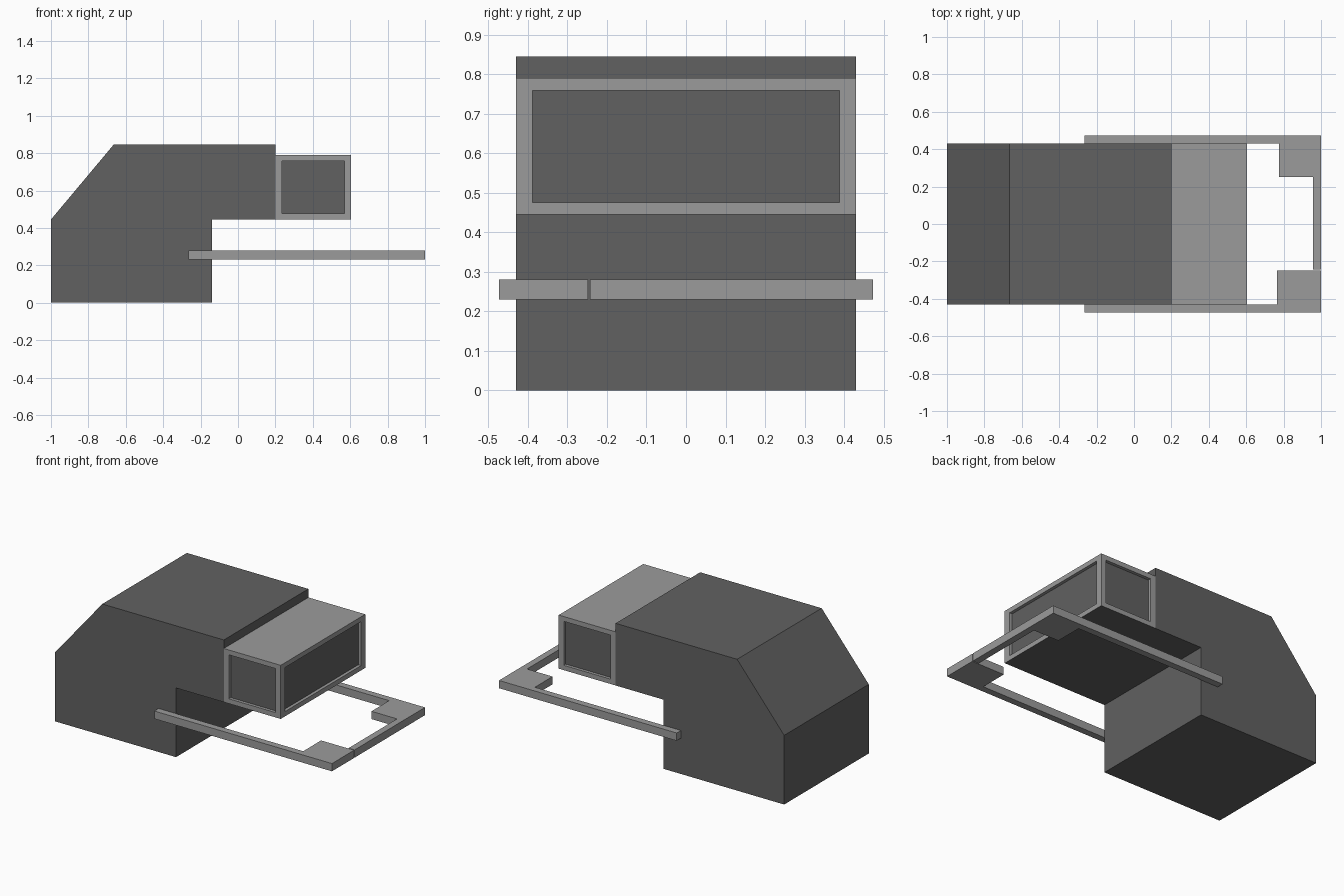
import bpy, bmesh
from mathutils import Vector

if "Cube" in bpy.data.objects:
    bpy.data.objects.remove(bpy.data.objects["Cube"])


def material(name, v):
    m = bpy.data.materials.new(name)
    m.diffuse_color = (v, v, v, 1)
    m.use_nodes = True
    m.node_tree.nodes["Principled BSDF"].inputs["Base Color"].default_value = m.diffuse_color
    return m


dark = material("dark_grey", 0.12)
light = material("light_grey", 0.33)


def finish(name, bm, mats):
    mesh = bpy.data.meshes.new(name)
    bm.to_mesh(mesh)
    bm.free()
    for m in mats:
        mesh.materials.append(m)
    ob = bpy.data.objects.new(name, mesh)
    bpy.context.collection.objects.link(ob)
    return ob


def prism(name, points, offset, mat):
    """Extrude a flat 3D outline along an offset vector."""
    bm = bmesh.new()
    face = bm.faces.new([bm.verts.new(p) for p in points])
    new = bmesh.ops.extrude_face_region(bm, geom=[face])["geom"]
    bmesh.ops.translate(bm, vec=offset,
                        verts=[g for g in new if isinstance(g, bmesh.types.BMVert)])
    bmesh.ops.recalc_face_normals(bm, faces=bm.faces)
    return finish(name, bm, [mat])


# Main body: sloped back, overhanging front
profile = [(-1, 0), (-0.14, 0), (-0.14, 0.445), (0.2, 0.445),
           (0.2, 0.845), (-0.665, 0.845), (-1, 0.445)]
prism("body", [(x, -0.43, z) for x, z in profile], (0, 0.86, 0), dark)

# Cab: box with recessed dark windows on three sides and a dark floor
lo, hi = Vector((0.2, -0.43, 0.445)), Vector((0.605, 0.43, 0.79))
bm = bmesh.new()
bmesh.ops.create_cube(bm, size=1)
bmesh.ops.scale(bm, vec=hi - lo, verts=bm.verts)
bmesh.ops.translate(bm, vec=(lo + hi) / 2, verts=bm.verts)
bm.normal_update()
windows = [f for f in bm.faces if abs(f.normal.y) > 0.5 or f.normal.x > 0.5]
for f in bm.faces:
    if f.normal.z < -0.5:
        f.material_index = 1
border, depth = Vector((0.036, 0.042, 0.031)), 0.02
for f in windows:
    n = f.normal.copy()
    # window opening, then the pane pushed inward
    bmesh.ops.inset_individual(bm, faces=[f], thickness=0.03)
    for v in f.verts:
        for i in range(3):
            if abs(n[i]) < 0.5:
                v.co[i] = lo[i] + border[i] if v.co[i] < (lo[i] + hi[i]) / 2 else hi[i] - border[i]
    new = bmesh.ops.extrude_discrete_faces(bm, faces=[f])["faces"][0]
    bmesh.ops.translate(bm, vec=-n * depth, verts=new.verts)
    new.material_index = 1
finish("cab", bm, [light, dark])

# Guard rail: front arm with corner block, back arm with block and cross bar
front_arm = [(-0.265, -0.473), (1, -0.473), (1, -0.248), (0.765, -0.248),
             (0.765, -0.43), (-0.265, -0.43)]
back_arm = [(-0.265, 0.473), (1, 0.473), (1, -0.243), (0.957, -0.243),
            (0.957, 0.25), (0.775, 0.25), (0.775, 0.43), (-0.265, 0.43)]
for name, outline in (("front_rail", front_arm), ("back_rail", back_arm)):
    prism(name, [(x, y, 0.23) for x, y in outline], (0, 0, 0.05), light)
